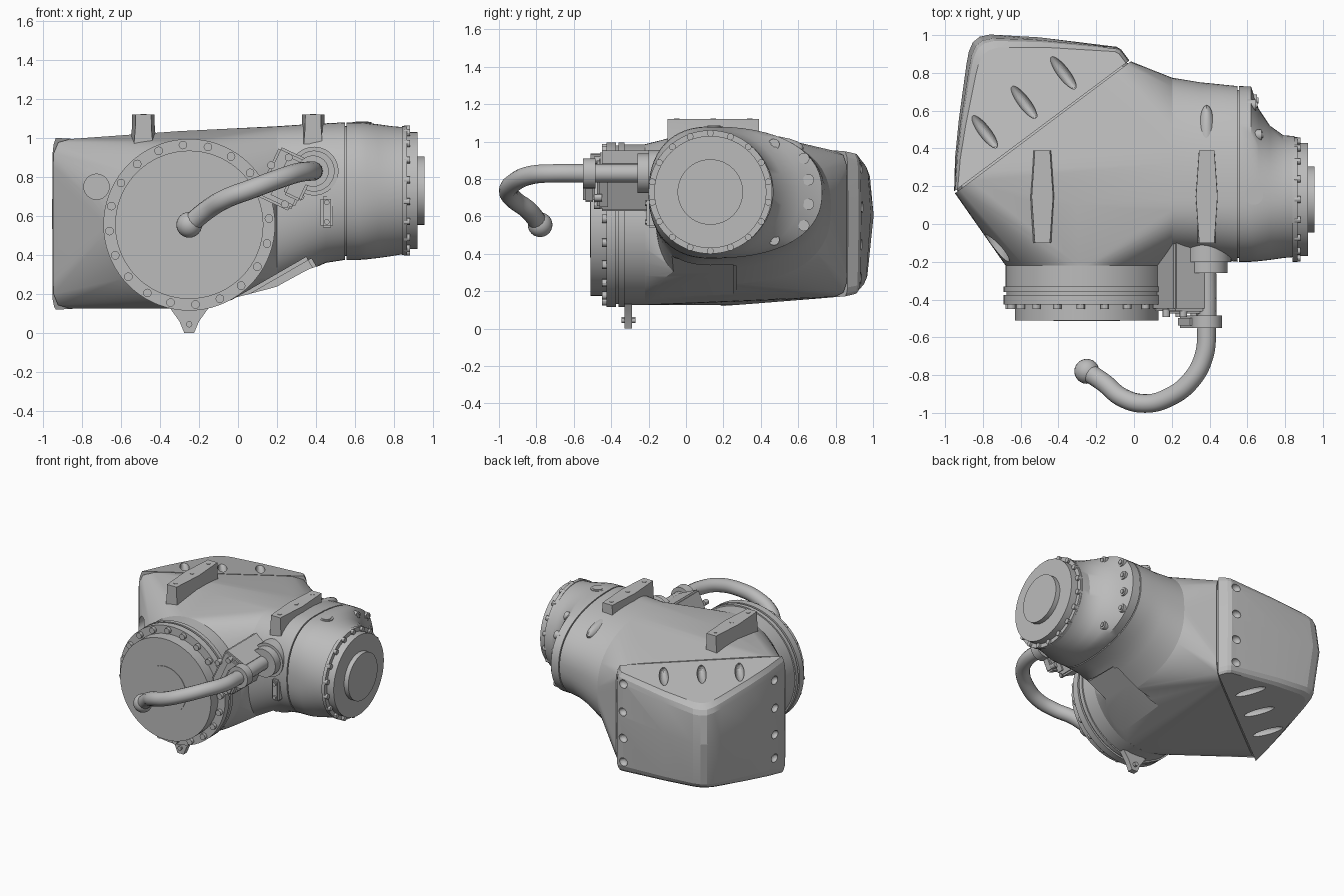
import bpy, bmesh, math
from mathutils import Vector, Matrix

if "Cube" in bpy.data.objects:
    bpy.data.objects.remove(bpy.data.objects["Cube"])

GREY = (0.5, 0.5, 0.5, 1)
mat = bpy.data.materials.new("cast grey")
mat.use_nodes = True
mat.diffuse_color = GREY
mat.node_tree.nodes["Principled BSDF"].inputs["Base Color"].default_value = GREY

TAU = 2 * math.pi
N = 64
FX, FZ = -0.25, 0.555      # front flange axis
RY, RZ = 0.13, 0.73        # right flange axis
SEAM = Vector((-0.485, 0.515, 0.56))
ALONG = Vector((0.8, 0.6, 0))
OUT = Vector((-0.6, 0.8, 0))
UP = Vector((0, 0, 1))


def shade(ob, angle):
    bpy.ops.object.select_all(action='DESELECT')
    ob.select_set(True)
    bpy.context.view_layer.objects.active = ob
    bpy.ops.object.shade_smooth_by_angle(angle=math.radians(angle))


def finish(name, bm, angle=30):
    bmesh.ops.recalc_face_normals(bm, faces=bm.faces)
    mesh = bpy.data.meshes.new(name)
    bm.to_mesh(mesh)
    bm.free()
    ob = bpy.data.objects.new(name, mesh)
    bpy.context.collection.objects.link(ob)
    mesh.materials.append(mat)
    shade(ob, angle)
    return ob


def loft(name, rings, angle=30):
    """Skin a list of equal-length rings and cap both ends."""
    bm = bmesh.new()
    rows = [[bm.verts.new(p) for p in ring] for ring in rings]
    for a, b in zip(rows, rows[1:]):
        for i in range(len(a)):
            j = (i + 1) % len(a)
            bm.faces.new((a[i], a[j], b[j], b[i]))
    bm.faces.new(rows[0])
    bm.faces.new(rows[-1])
    return finish(name, bm, angle)


def add_cyl(bm, p, q, r, seg=16):
    p, q = Vector(p), Vector(q)
    m = Matrix.Translation((p + q) / 2) @ (q - p).to_track_quat('Z', 'Y').to_matrix().to_4x4()
    bmesh.ops.create_cone(bm, cap_ends=True, segments=seg, radius1=r, radius2=r,
                          depth=(q - p).length, matrix=m)


def add_ball(bm, centre, radii, turn=0):
    bmesh.ops.create_uvsphere(bm, u_segments=24, v_segments=12, radius=1,
        matrix=Matrix.Translation(centre) @ Matrix.Rotation(turn, 4, 'Z')
        @ Matrix.Diagonal((*radii, 1)))


def cyls(name, items, seg=16):
    bm = bmesh.new()
    for p, q, r in items:
        add_cyl(bm, p, q, r, seg)
    return finish(name, bm)


def box_mesh(centre, size, tilt, bevel):
    bm = bmesh.new()
    bmesh.ops.create_cube(bm, size=1, matrix=Matrix.Diagonal((*size, 1)))
    bmesh.ops.bevel(bm, geom=bm.edges[:], offset=bevel, segments=2, affect='EDGES')
    bm.transform(Matrix.Translation(centre) @ Matrix.Rotation(math.radians(tilt), 4, 'Y'))
    return bm


def box(name, centre, size, tilt=0):
    return finish(name, box_mesh(centre, size, tilt, 0.012))


def section(neg, pos, half_h, n):
    """Rounded section around the origin, as (across, up) pairs."""
    pts = []
    for i in range(N):
        c, s = math.cos(TAU * i / N), math.sin(TAU * i / N)
        w = pos if c > 0 else neg
        r = (abs(c) ** n + abs(s) ** n) ** (-1 / n)
        pts.append((w * r * c, half_h * r * s))
    return pts


def x_ring(x, y0, y1, z0, z1, n=2.3):
    zc = (z0 + z1) / 2
    return [Vector((x, RY + a, zc + b)) for a, b in section(RY - y0, y1 - RY, (z1 - z0) / 2, n)]


def y_ring(y, r):
    return [Vector((FX + a, y, FZ + b)) for a, b in section(r, r, r, 2)]


def taper(u):
    """The seam is lower towards the left end."""
    return 1 - 0.115 * u


def seam_ring(offset, scale=1):
    return [SEAM + OUT * offset + ALONG * a * scale + UP * b * scale * taper(a)
            for a, b in section(0.582, 0.582, 0.415, 12)]


def cut(target, bm, name, angle):
    tool = finish(name, bm)
    mod = target.modifiers.new("cut", 'BOOLEAN')
    mod.object = tool
    mod.solver = 'EXACT'
    bpy.context.view_layer.objects.active = target
    bpy.ops.object.modifier_apply(modifier="cut")
    bpy.data.objects.remove(tool)
    shade(target, angle)


# Housing: a hull between both branches and the diagonal seam, plus the branches
side_ring = x_ring(0.2, -0.165, 0.775, 0.235, 1.06, 2.5)
crown = [Vector((-0.55, 0.12, 1.012)), Vector((-0.3, 0.1, 1.035))]
bm = bmesh.new()
for p in y_ring(-0.22, 0.43) + side_ring + seam_ring(-0.004) + crown:
    bm.verts.new(p)
bmesh.ops.convex_hull(bm, input=bm.verts)
housing = finish("housing", bm)
bm = bmesh.new()
add_cyl(bm, (-0.725, -0.4, 0.75), (-0.725, 0.1, 0.75), 0.065, 24)
cut(housing, bm, "pocket_cutter", 30)
loft("front_branch", [y_ring(-0.34, 0.43), y_ring(-0.21, 0.43)])
side_branch = loft("side_branch",
                   [x_ring(0.548, -0.2, 0.73, 0.375, 1.08), x_ring(0.45, -0.19, 0.74, 0.36, 1.075),
                    x_ring(0.35, -0.175, 0.75, 0.315, 1.07), side_ring], 40)
loft("seam_gasket", [seam_ring(-0.03, 0.985), seam_ring(0.03, 0.95)])

# Sloping flat recess under the inner corner of the elbow
for part in (housing, side_branch):
    cut(part, box_mesh((0.225, 0.035, 0.145), (0.5, 0.47, 0.3), -30, 0.02), "recess_cutter", 30)

# Rear cover: corner-shaped shell with walls that crease at mid height
outline = [(-0.95, 0.17), (-0.945, 0.35), (-0.925, 0.55), (-0.885, 0.84), (-0.872, 0.91),
           (-0.85, 0.96), (-0.815, 0.988), (-0.76, 1.0), (-0.5, 0.985), (-0.09, 0.935),
           (-0.065, 0.92), (-0.02, 0.86)]
layers = []
for f, depth, width in ((-1, 0.83, 0.96), (-0.96, 0.89, 0.98), (-0.88, 0.925, 0.995),
                        (0.15, 1, 1), (0.82, 0.955, 0.995), (0.92, 0.925, 0.985), (1, 0.85, 0.96)):
    ring = []
    for x, y in outline:
        p = Vector((x, y, SEAM.z)) - SEAM
        u, d = p.dot(ALONG) * width, max(p.dot(OUT), 0.0) * depth + 0.004
        h = 0.415 * taper(u) - 0.19 * d
        ring.append(SEAM + ALONG * u + OUT * d + UP * f * h)
    layers.append(ring)
rear_cover = loft("rear_cover", layers)

# Bolt recesses in the cover, above, below and on both walls
bm = bmesh.new()
for k in (-0.26, 0, 0.26):
    c = SEAM + ALONG * k + OUT * 0.17
    for s in (1, -1):
        z = SEAM.z + s * (0.415 * taper(k) - 0.025)
        add_ball(bm, (c.x, c.y, z), (0.12, 0.032, 0.045), math.atan2(0.8, -0.6))
for z in (0.27, 0.45, 0.65, 0.86):
    add_ball(bm, (-0.13, 0.935, z), (0.035, 0.03, 0.03))
    add_ball(bm, (-0.945, 0.29, z), (0.03, 0.035, 0.03))
cut(rear_cover, bm, "recess_cutter", 14)

# Front flange stack
cyls("front_flange", [((FX, a, FZ), (FX, b, FZ), r) for a, b, r in
     ((-0.33, -0.36, 0.44), (-0.35, -0.38, 0.425), (-0.375, -0.425, 0.44), (-0.41, -0.51, 0.38),
      (-0.5, -0.514, 0.175))], 72)
bolts = []
for i in range(20):
    a = TAU * (i + 0.25) / 20
    x, z = FX + 0.41 * math.cos(a), FZ + 0.41 * math.sin(a)
    bolts.append(((x, -0.41, z), (x, -0.45, z), 0.022))
cyls("front_flange_bolts", bolts, 12)

# Side collar, flange stack and bolts
loft("side_collar", [x_ring(0.54, -0.18, 0.71, 0.395, 1.06), x_ring(0.556, -0.18, 0.71, 0.395, 1.06),
                     x_ring(0.556, -0.2, 0.73, 0.375, 1.08), x_ring(0.62, -0.2, 0.728, 0.375, 1.08),
                     x_ring(0.66, -0.197, 0.61, 0.378, 1.077), x_ring(0.72, -0.19, 0.52, 0.385, 1.07, 2.1),
                     x_ring(0.79, -0.18, 0.47, 0.395, 1.06, 2), x_ring(0.85, -0.175, 0.465, 0.405, 1.055, 2)])
cyls("side_flange", [((a, RY, RZ), (b, RY, RZ), r) for a, b, r in
     ((0.84, 0.865, 0.33), (0.86, 0.92, 0.3), (0.91, 0.955, 0.175))], 64)
bolts = []
for i in range(18):
    a = TAU * (i + 0.5) / 18
    y, z = RY + 0.315 * math.cos(a), RZ + 0.315 * math.sin(a)
    bolts.append(((0.85, y, z), (0.882, y, z), 0.018))
cyls("side_flange_bolts", bolts, 12)
bolts = []
for y, dz, x in ((0.47, 0.255, 0.675), (0.63, 0.18, 0.647), (0.655, 0.065, 0.652)):
    for s in (1, -1):
        bolts.append(((0.6, y, RZ + s * dz), (x, y, RZ + s * dz), 0.03))
        bolts.append(((0.6, y, RZ + s * dz), (x + 0.008, y, RZ + s * dz), 0.016))
cyls("collar_bolts", bolts)
cyls("collar_plug", [((0.635, 0.15, 1.04), (0.635, 0.15, 1.081), 0.048),
                     ((0.635, 0.15, 1.04), (0.635, 0.15, 1.085), 0.034)], 24)

# Lifting pads on top, each with three bolt heads
for side, x in (("right", -0.485), ("left", 0.385)):
    rings = []
    for z, w in ((0.97, 1.2), (1.05, 1.03), (1.12, 1)):
        rings.append([(x + dx * w, y, z) for dx, y in
                      ((-0.04, -0.1), (0.04, -0.1), (0.057, 0.145), (0.04, 0.39),
                       (-0.04, 0.39), (-0.057, 0.145))])
    loft(side + "_lifting_pad", rings)
    cyls(side + "_pad_bolts", [((x, y, 1.1), (x, y, 1.123), 0.015) for y in (-0.05, 0.145, 0.34)])
bm = bmesh.new()
add_ball(bm, (0.385, 0.38, 0.965), (0.055, 0.25, 0.07))
finish("pad_fairing", bm)

# Curved hose with a ball end
curve = bpy.data.curves.new("hose", 'CURVE')
curve.dimensions = '3D'
curve.bevel_depth = 0.05
curve.bevel_resolution = 5
curve.use_fill_caps = True
path = [(0.385, -0.2, 0.83), (0.385, -0.55, 0.83), (0.37, -0.7, 0.83), (0.3, -0.83, 0.82),
        (0.18, -0.92, 0.78), (0.06, -0.95, 0.735), (-0.06, -0.92, 0.69), (-0.16, -0.84, 0.63),
        (FX, -0.78, FZ)]
spline = curve.splines.new('BEZIER')
spline.bezier_points.add(len(path) - 1)
for bp, co in zip(spline.bezier_points, path):
    bp.co = co
    bp.handle_left_type = bp.handle_right_type = 'AUTO'
curve.materials.append(mat)
bpy.context.collection.objects.link(bpy.data.objects.new("hose", curve))
bm = bmesh.new()
add_ball(bm, (FX, -0.78, FZ), (0.066, 0.066, 0.066))
finish("hose_ball", bm)

# Hose boss, clamp and mounting bracket
cyls("hose_boss", [((0.39, 0, 0.83), (0.39, -0.2, 0.83), 0.125),
                   ((0.39, -0.1, 0.83), (0.39, -0.26, 0.83), 0.105)], 40)
cyls("hose_clamp", [((0.385, -0.485, 0.83), (0.385, -0.55, 0.83), 0.08)], 32)
box("clamp_foot", (0.31, -0.518, 0.77), (0.1, 0.065, 0.17), 25)
box("bracket_block", (0.24, -0.27, 0.79), (0.19, 0.38, 0.28), 25)
box("bracket_plate", (0.27, -0.44, 0.78), (0.15, 0.07, 0.24), 25)
cyls("bracket_bolts", [((x, -0.45, z), (x, -0.492, z), 0.02)
                       for x, z in ((0.17, 0.86), (0.26, 0.9), (0.24, 0.66), (0.32, 0.7))], 12)
box("small_plate", (0.455, -0.17, 0.62), (0.065, 0.08, 0.16))
cyls("small_plate_bolts", [((0.455, -0.2, z), (0.455, -0.22, z), 0.014) for z in (0.57, 0.67)], 12)

# Lower tab with cross pin
tab = [(-0.1, 0.13), (-0.05, 0.06), (-0.025, 0.0), (0.025, 0.0), (0.05, 0.06), (0.1, 0.13)]
loft("lower_tab", [[(FX + dx, y, z) for dx, z in tab] for y in (-0.33, -0.29)])
cyls("tab_pin", [((FX, -0.27, 0.045), (FX, -0.345, 0.045), 0.016)], 12)
